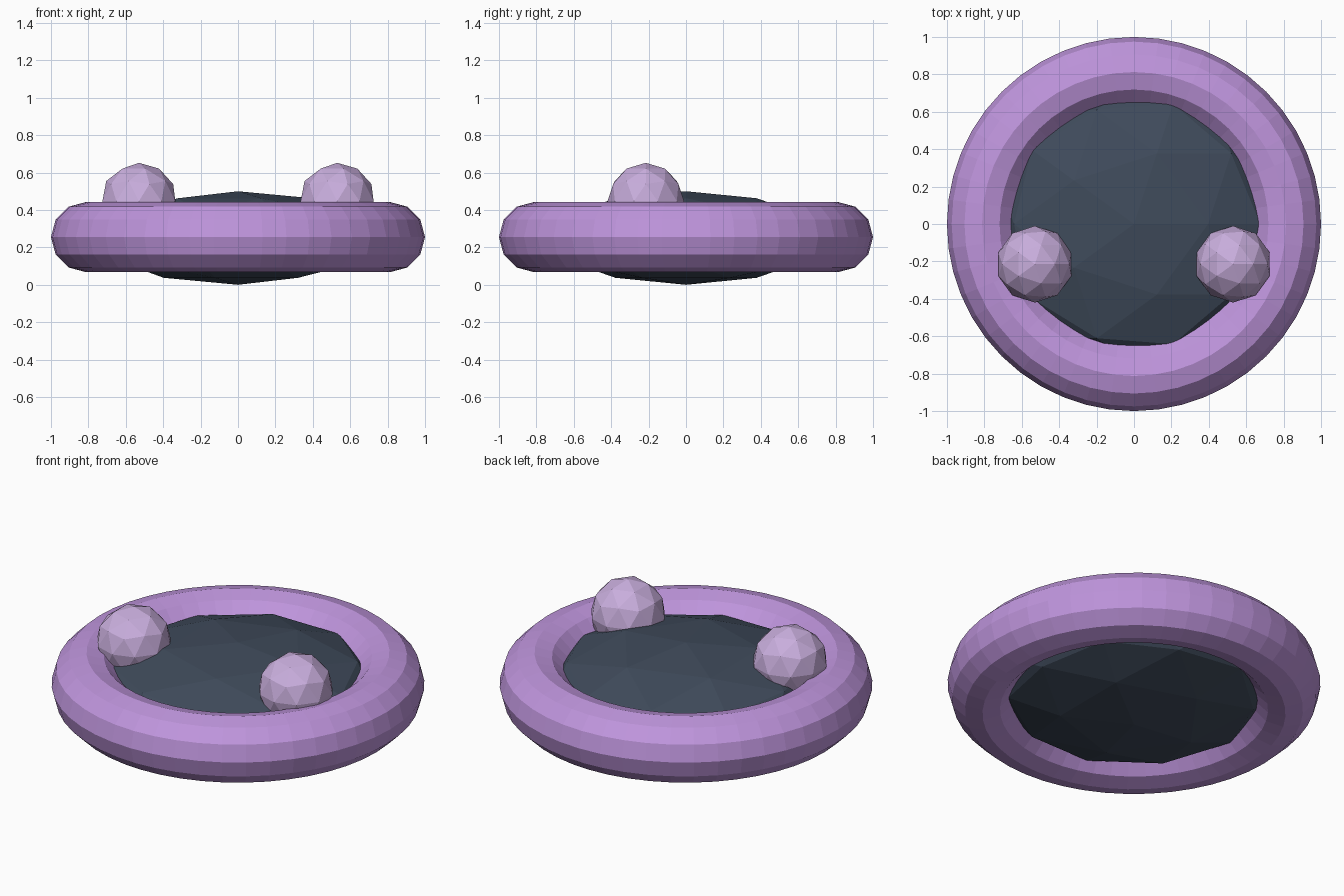
import bpy

# Remove the default cube
cube = bpy.data.objects.get("Cube")
if cube:
    bpy.data.objects.remove(cube, do_unlink=True)


def make_material(name, rgb):
    mat = bpy.data.materials.new(name)
    mat.use_nodes = True
    colour = (*rgb, 1.0)
    mat.diffuse_color = colour
    mat.node_tree.nodes["Principled BSDF"].inputs["Base Color"].default_value = colour
    return mat


def finish(name, mat):
    obj = bpy.context.object
    obj.name = obj.data.name = name
    obj.data.materials.append(mat)
    bpy.ops.object.shade_flat()
    return obj


def faceted_ball(name, mat, radius, location, squash=1.0):
    bpy.ops.mesh.primitive_ico_sphere_add(subdivisions=2, radius=radius, location=location)
    ball = finish(name, mat)
    ball.scale.z = squash
    return ball


purple = make_material("purple", (0.52, 0.30, 0.72))
lilac = make_material("pale lilac", (0.58, 0.42, 0.72))
slate = make_material("dark slate", (0.05, 0.07, 0.105))

# Ring
bpy.ops.mesh.primitive_torus_add(major_radius=0.8125, minor_radius=0.1875,
                                 major_segments=48, minor_segments=12,
                                 location=(0, 0, 0.255))
finish("outer_ring", purple)

# Flattened centre filling the ring
faceted_ball("centre_disc", slate, 0.755, (0, 0, 0.25), squash=0.25 / 0.755)

# Pair of balls resting on the ring
for side, x in (("left", 0.53), ("right", -0.53)):
    faceted_ball(side + "_ball", lilac, 0.205, (x, -0.215, 0.447))
